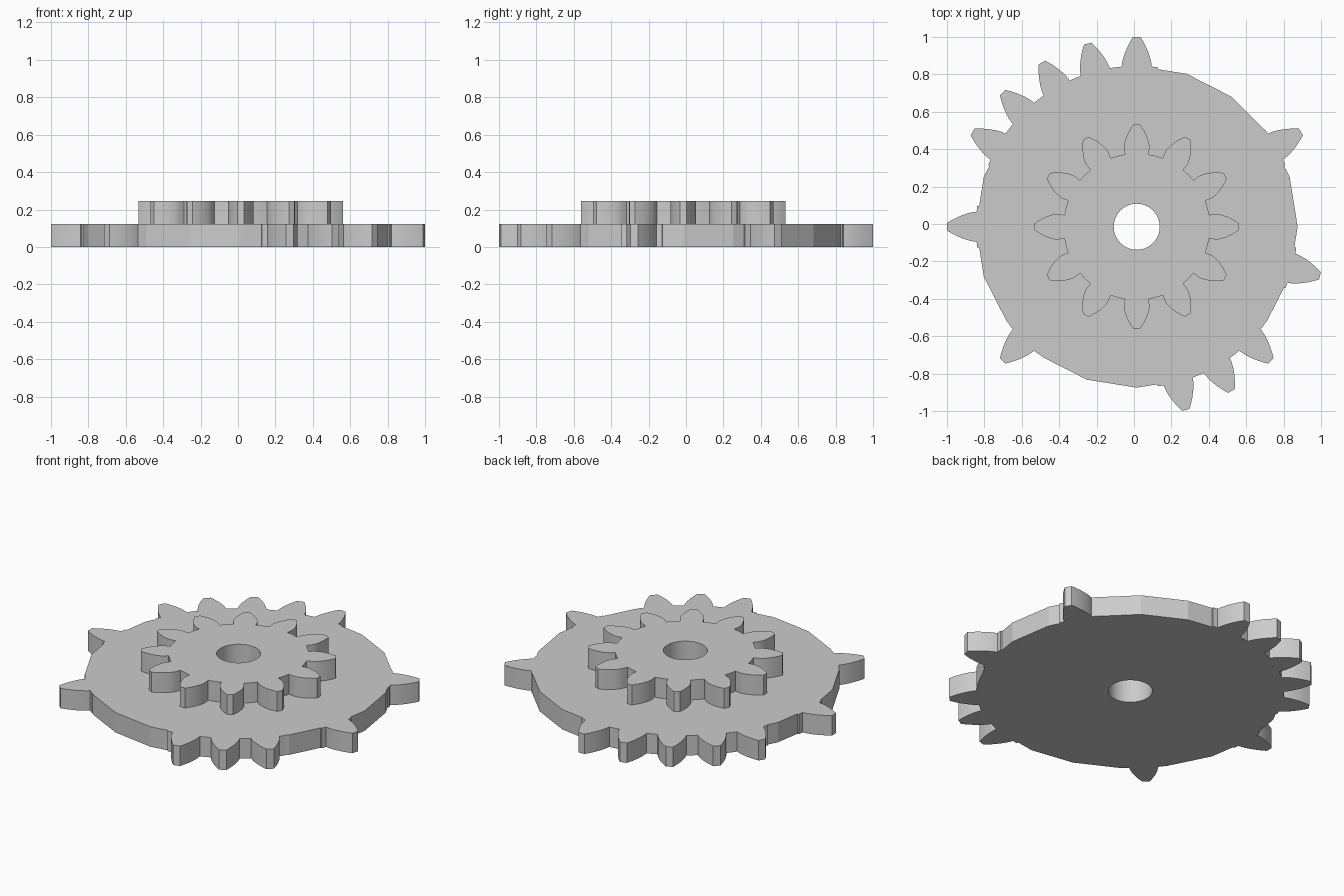
import bpy
import bmesh
from math import cos, sin, tan, acos, radians, degrees, pi
from mathutils import Vector

cube = bpy.data.objects.get("Cube")
if cube:
    bpy.data.objects.remove(cube)

MODULE = 0.078
PRESSURE = radians(25)
CENTRE = (0.0147, -0.0147)
BORE = 0.123
THICK = 0.123

grey = bpy.data.materials.new("plain grey")
grey.use_nodes = True
GREY = (0.6, 0.6, 0.6, 1)
grey.diffuse_color = GREY
grey.node_tree.nodes["Principled BSDF"].inputs["Base Color"].default_value = GREY


def polar(deg, r):
    return Vector((r * cos(radians(deg)), r * sin(radians(deg)), 0))


def involute(a):
    return tan(a) - a


def tooth(count, root, steps=8):
    """Involute tooth as (angle from its axis, radius) pairs."""
    pitch = MODULE * count / 2
    base = pitch * cos(PRESSURE)
    tip = pitch + MODULE
    half = 90 / count + degrees(involute(PRESSURE))
    start = max(base, root)
    flank = [(half, root)] if root < base else []
    for i in range(steps + 1):
        r = start + (tip - start) * i / steps
        flank.append((half - degrees(involute(acos(min(1, base / r)))), r))
    return [(-a, r) for a, r in flank] + flank[::-1]


def outline(count, root, present, sides=20):
    """Gear outline; where teeth are left out the blank polygon shows."""
    pitch_deg = 360 / count
    corner = 360 / sides

    def blank(a):
        return root * cos(radians(corner / 2)) / cos(radians(a % corner - corner / 2))

    pts = []
    for k in range(count):
        mid = k * pitch_deg
        lo, hi = mid - pitch_deg / 2, mid + pitch_deg / 2
        if k in present:
            if (k - 1) % count not in present:
                pts += [(lo, blank(lo)), (lo + 0.02, root)]
            else:
                pts.append((lo, root))
            pts += [(mid + a, r) for a, r in tooth(count, root)]
            if (k + 1) % count not in present:
                pts += [(hi - 0.02, root), (hi, blank(hi))]
        else:
            pts += [(j * corner, root) for j in range(-1, sides + 1)
                    if lo < j * corner < hi]
    return [polar(a, r) for a, r in pts]


def plate(name, loop, z):
    """Extrude an outline with a round bore."""
    bm = bmesh.new()
    bore = [polar(i * 360 / 48, BORE) for i in range(48)]
    for ring in (loop, bore):
        vs = [bm.verts.new(p) for p in ring]
        for i, v in enumerate(vs):
            bm.edges.new((vs[i - 1], v))
    bmesh.ops.triangle_fill(bm, use_beauty=True, edges=bm.edges[:], normal=(0, 0, 1))
    ext = bmesh.ops.extrude_face_region(bm, geom=bm.faces[:])
    top = [g for g in ext["geom"] if isinstance(g, bmesh.types.BMVert)]
    bmesh.ops.translate(bm, verts=top, vec=(0, 0, THICK))
    bmesh.ops.recalc_face_normals(bm, faces=bm.faces[:])
    mesh = bpy.data.meshes.new(name)
    bm.to_mesh(mesh)
    bm.free()
    mesh.materials.append(grey)
    ob = bpy.data.objects.new(name, mesh)
    ob.location = (*CENTRE, z)
    bpy.context.collection.objects.link(ob)
    bpy.ops.object.select_all(action="DESELECT")
    ob.select_set(True)
    bpy.context.view_layer.objects.active = ob
    bpy.ops.object.shade_smooth_by_angle(angle=radians(15))
    return ob


# Large wheel with only some of its 24 teeth
wheel_teeth = {2, 6, 7, 8, 9, 10, 12, 15, 19, 20, 21, 23}
plate("partial_gear", outline(24, 0.86, wheel_teeth), 0)

# Small full gear on top
plate("pinion", outline(12, 0.392, set(range(12))), THICK)
